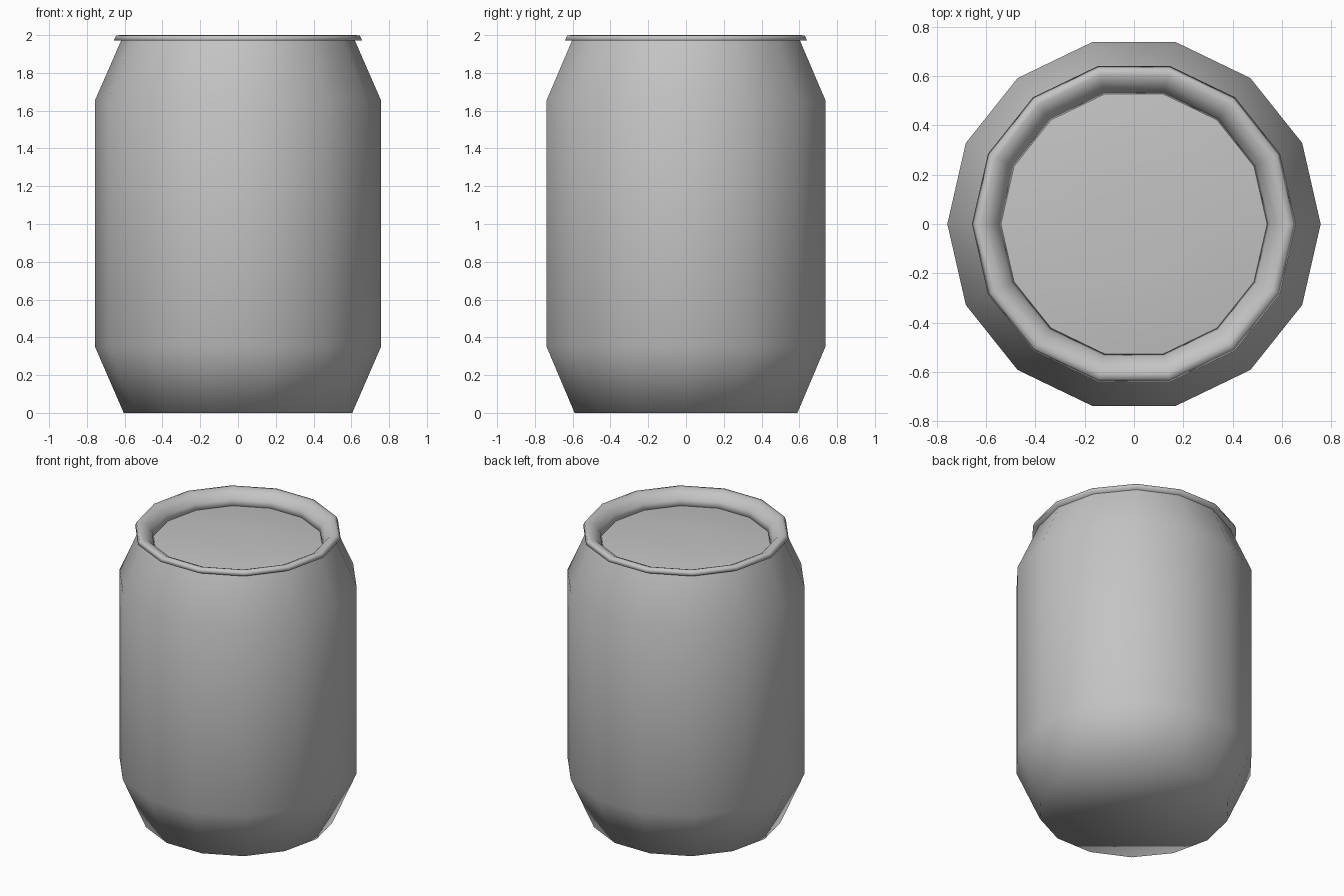
import bpy, bmesh
from math import cos, sin, tau

SIDES = 14

if "Cube" in bpy.data.objects:
    bpy.data.objects.remove(bpy.data.objects["Cube"], do_unlink=True)

grey = bpy.data.materials.new("plain_grey")
grey.use_nodes = True
colour = (0.55, 0.55, 0.55, 1)
grey.diffuse_color = colour
grey.node_tree.nodes["Principled BSDF"].inputs["Base Color"].default_value = colour


def lathe(name, profile, closed=False, cap_first=False, cap_last=False):
    """Spin a (radius, height) profile around z into a faceted ring of walls."""
    bm = bmesh.new()
    rings = [[bm.verts.new((r * cos(tau * i / SIDES), r * sin(tau * i / SIDES), z))
              for i in range(SIDES)] for r, z in profile]
    pairs = list(zip(rings, rings[1:]))
    if closed:
        pairs.append((rings[-1], rings[0]))
    for low, high in pairs:
        for i in range(SIDES):
            j = (i + 1) % SIDES
            bm.faces.new((low[i], low[j], high[j], high[i]))
    if cap_first:
        bm.faces.new(rings[0][::-1])
    if cap_last:
        bm.faces.new(rings[-1])
    mesh = bpy.data.meshes.new(name)
    bm.to_mesh(mesh)
    bm.free()
    mesh.materials.append(grey)
    mesh.shade_smooth()
    obj = bpy.data.objects.new(name, mesh)
    bpy.context.collection.objects.link(obj)
    return obj


# Drum body with tapered shoulders and a closed base
lathe("barrel_body",
      [(0.605, 0), (0.757, 0.35), (0.757, 1.655), (0.615, 1.98)],
      cap_first=True)

# Rolled rim, sloping inward down to the lid
lathe("rim",
      [(0.61, 1.97), (0.657, 1.972), (0.645, 1.998), (0.62, 2.0),
       (0.585, 1.985), (0.55, 1.945), (0.537, 1.895), (0.57, 1.89)],
      closed=True)

# Slightly domed lid set below the rim
lathe("lid",
      [(0.545, 1.905), (0.4, 1.922), (0.2, 1.932)],
      cap_last=True)
